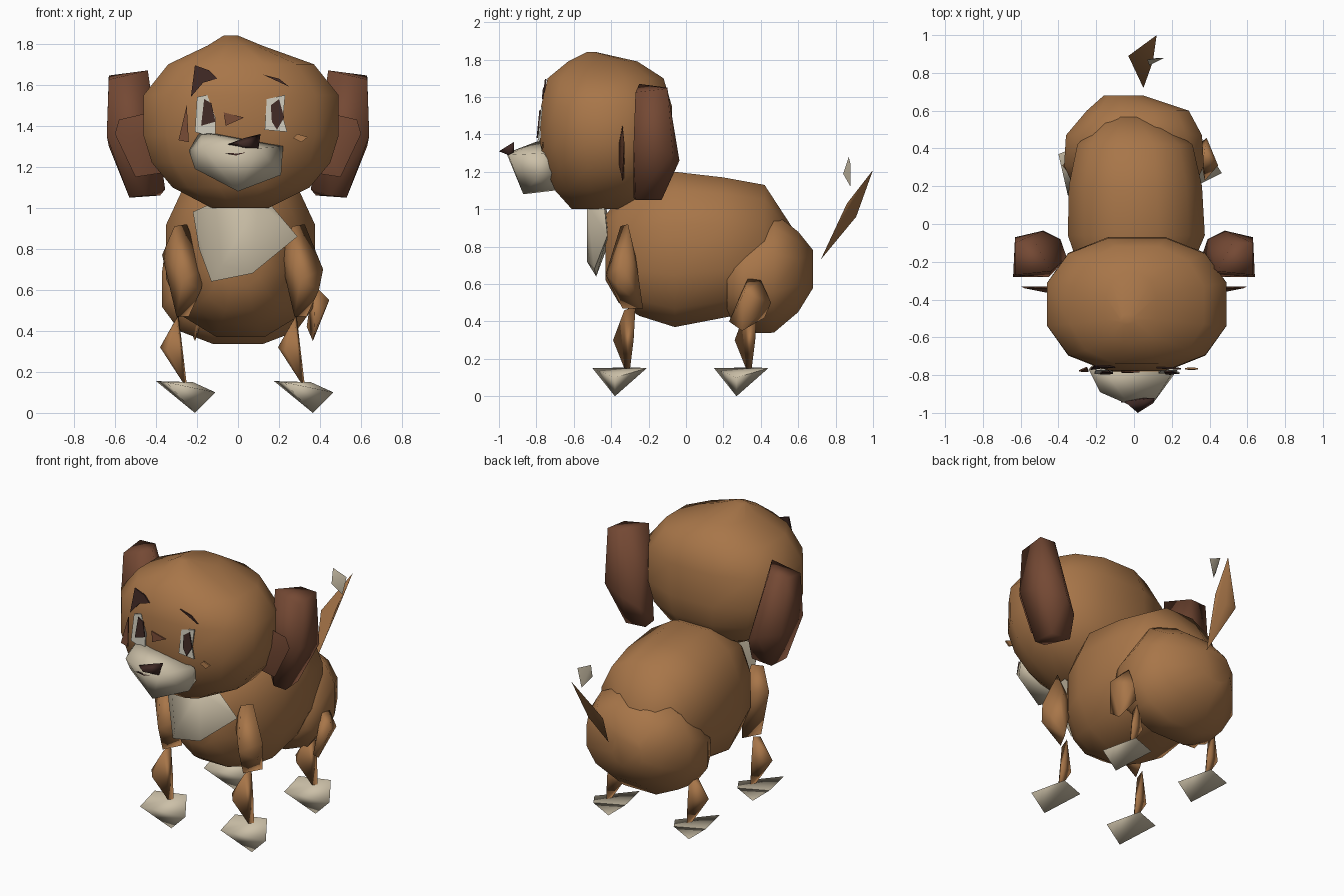
import bpy, bmesh, math

cube = bpy.data.objects.get("Cube")
if cube:
    bpy.data.objects.remove(cube, do_unlink=True)


def material(name, rgb):
    mat = bpy.data.materials.new(name)
    mat.use_nodes = True
    color = (*rgb, 1)
    mat.diffuse_color = color
    mat.node_tree.nodes["Principled BSDF"].inputs["Base Color"].default_value = color
    return mat


FUR = material("tan fur", (.39, .18, .066))
EAR = material("reddish brown ear", (.175, .066, .034))
CREAM = material("cream fur", (.6, .525, .39))
WHITE = material("eye white", (.6, .57, .48))
DARK = material("dark brown", (.05, .022, .018))


def finish(name, bm, mat, limit):
    """Smooth the faces, keeping edges sharper than the limit hard."""
    bmesh.ops.recalc_face_normals(bm, faces=bm.faces)
    for face in bm.faces:
        face.smooth = True
    for edge in bm.edges:
        edge.smooth = edge.calc_face_angle(0) < math.radians(limit)
    mesh = bpy.data.meshes.new(name)
    bm.to_mesh(mesh)
    bm.free()
    mesh.materials.append(mat)
    obj = bpy.data.objects.new(name, mesh)
    bpy.context.collection.objects.link(obj)
    return obj


def loft(name, rings, upright, sides=12, power=.86):
    """Rounded fur volume from (position, low, high, right, left) sections."""
    bm = bmesh.new()
    loops = []
    grow = math.cos(math.pi / sides) ** -power
    for pos, low, high, right, left in rings:
        loop = []
        for i in range(sides):
            a = math.tau * (i + .5) / sides
            c, s = (math.copysign(abs(f) ** power, f) * grow / 2 for f in (math.cos(a), math.sin(a)))
            x = (left + right) / 2 + (left - right) * c
            v = (low + high) / 2 + (high - low) * s
            loop.append(bm.verts.new((x, v, pos) if upright else (x, pos, v)))
        loops.append(loop)
    for a, b in zip(loops, loops[1:]):
        for i in range(sides):
            j = (i + 1) % sides
            bm.faces.new((a[i], a[j], b[j], b[i]))
    bm.faces.new(loops[0])
    bm.faces.new(loops[-1])
    return finish(name, bm, FUR, 180)


def hull(name, points, mat, shift=(0, 0, 0), mirror=1, limit=110):
    """Faceted volume wrapped around a few corner points."""
    bm = bmesh.new()
    for x, y, z in points:
        bm.verts.new((mirror * x + shift[0], y + shift[1], z + shift[2]))
    bmesh.ops.convex_hull(bm, input=bm.verts)
    bmesh.ops.delete(bm, geom=[v for v in bm.verts if not v.link_faces], context='VERTS')
    return finish(name, bm, mat, limit)


def plate(name, outline, mat, y=-.79, slope=.1):
    """Thin painted detail lying on the front of the face."""
    bm = bmesh.new()
    verts = [bm.verts.new((x, y + slope * (z - 1.4), z)) for x, z in outline]
    face = bm.faces.new(verts)
    moved = bmesh.ops.extrude_face_region(bm, geom=[face])["geom"]
    bmesh.ops.translate(bm, verts=[g for g in moved if isinstance(g, bmesh.types.BMVert)],
                        vec=(0, .009, 0))
    return finish(name, bm, mat, 30)


# Head, torso and rump
loft("head", [(1.0, -.61, -.3, -.13, .15), (1.1, -.7, -.16, -.32, .35),
              (1.22, -.75, -.09, -.42, .45), (1.35, -.78, -.07, -.46, .49),
              (1.55, -.775, -.075, -.46, .49), (1.7, -.74, -.12, -.34, .37),
              (1.79, -.63, -.26, -.15, .12), (1.84, -.53, -.48, -.07, 0)], True)
loft("torso", [(-.43, .62, .97, -.12, .13), (-.36, .5, 1.05, -.2, .21),
               (-.25, .43, 1.14, -.285, .295), (-.06, .37, 1.2, -.35, .375),
               (.2, .42, 1.17, -.345, .36), (.42, .46, 1.13, -.3, .31),
               (.57, .55, .9, -.16, .1)], False)
loft("rump", [(.22, .44, .8, -.33, .33), (.31, .335, .87, -.37, .37),
              (.47, .34, .98, -.36, .36), (.6, .45, .88, -.25, .29),
              (.68, .58, .78, -.16, .05)], False)

# Ears with a loose front flap each
ear = [(.44, -.25, 1.67), (.63, -.27, 1.625), (.63, -.1, 1.645), (.52, -.1, 1.65),
       (.64, -.28, 1.35), (.63, -.07, 1.3), (.48, -.035, 1.26), (.44, -.26, 1.35),
       (.53, -.27, 1.05), (.45, -.28, 1.06), (.355, -.18, 1.09), (.38, -.13, 1.06),
       (.39, -.08, 1.2), (.52, -.13, 1.05)]
flap = [(.58, -.34, 1.43), (.45, -.34, 1.46), (.43, -.37, 1.3), (.6, -.33, 1.36),
        (.5, -.34, 1.15), (.37, -.33, 1.17)]
for side, sign in (("left", 1), ("right", -1)):
    hull(side + "_ear", ear, EAR, mirror=sign)
    hull(side + "_ear_flap", flap, EAR, mirror=sign)

# Muzzle, nose and chest bib
hull("muzzle", [(-.18, -.75, 1.38), (.22, -.76, 1.3), (-.18, -.89, 1.3), (.1, -.95, 1.29),
                (-.02, -.96, 1.3), (.21, -.8, 1.16), (-.24, -.77, 1.28), (-.21, -.8, 1.19),
                (0, -.87, 1.08), (0, -.7, 1.1), (.2, -.7, 1.2), (-.18, -.7, 1.2)], CREAM)
hull("nose", [(-.05, -.94, 1.31), (.11, -.92, 1.36), (.1, -.95, 1.29), (.02, -1, 1.31),
              (.03, -.94, 1.34), (.03, -.92, 1.28)], DARK)
hull("chest_bib", [(-.22, -.42, .98), (-.19, -.42, .8), (.29, -.42, .86), (.13, -.44, 1.05),
                   (-.11, -.53, 1.03), (.1, -.53, 1.03), (-.13, -.48, .64),
                   (.07, -.49, .68), (-.08, -.53, .72)], CREAM, limit=60)

# Face details
plate("mouth", [(-.07, 1.265), (.04, 1.27), (-.01, 1.255)], DARK, y=-.945, slope=0)
plate("right_eye", [(-.21, 1.37), (-.11, 1.34), (-.11, 1.44), (-.15, 1.55), (-.2, 1.54)], WHITE)
plate("left_eye", [(.13, 1.38), (.24, 1.37), (.22, 1.44), (.23, 1.55), (.14, 1.53)], WHITE)
plate("right_pupil", [(-.18, 1.4), (-.11, 1.42), (-.13, 1.51), (-.165, 1.53)], DARK, y=-.797)
plate("left_pupil", [(.19, 1.38), (.225, 1.44), (.2, 1.53), (.16, 1.5), (.165, 1.42)],
      DARK, y=-.797)
plate("right_brow", [(-.23, 1.54), (-.17, 1.61), (-.1, 1.63), (-.14, 1.67), (-.21, 1.695)],
      DARK, slope=.12)
plate("left_brow", [(.25, 1.59), (.2, 1.63), (.12, 1.65)], DARK)
plate("brow_mark", [(-.06, 1.4), (.03, 1.44), (-.07, 1.465)], EAR)
plate("right_cheek_mark", [(-.29, 1.33), (-.24, 1.32), (-.25, 1.5)], EAR, y=-.775)
plate("left_cheek_mark", [(.27, 1.34), (.31, 1.32), (.34, 1.345), (.29, 1.36)], FUR, y=-.765)

# Legs and paws: one set of shapes, repeated at each corner
shoulder = [(-.31, -.35, .91), (-.25, -.31, .92), (-.16, -.34, .7), (-.18, -.37, .6),
            (-.37, -.32, .77), (-.27, -.43, .65), (-.3, -.34, .47), (-.24, -.23, .47),
            (-.27, -.27, .75)]
thigh = [(-.21, .33, .63), (-.2, .4, .62), (-.13, .31, .55), (-.19, .455, .5),
         (-.21, .3, .35), (-.24, .42, .42), (-.2, .23, .4)]
shin = [(-.29, -.27, .48), (-.3, -.33, .46), (-.38, -.34, .32), (-.34, -.39, .3),
        (-.27, -.28, .3), (-.25, -.3, .14), (-.27, -.33, .15)]
paw = [(-.4, -.28, .155), (-.35, -.5, .15), (-.11, -.38, .1), (-.22, -.21, .15), (-.21, -.38, 0)]
for side, dx in (("right", 0), ("left", .575)):
    hull(side + "_shoulder", shoulder, FUR, (dx, 0, 0))
    hull(side + "_thigh", thigh, FUR, (dx, 0, 0))
    for end, dy in (("front", 0), ("rear", .65)):
        hull(f"{end}_{side}_shin", shin, FUR, (dx, dy, 0))
        hull(f"{end}_{side}_paw", paw, CREAM, (dx, dy, 0))

# Tail with a pale tip
hull("tail", [(.05, .72, .73), (-.03, .89, .97), (.1, .86, 1.03), (.06, .91, .96),
              (.12, 1, 1.21)], FUR)
hull("tail_tip", [(.07, .87, 1.28), (.16, .88, 1.24), (.08, .84, 1.19), (.13, .88, 1.12)], CREAM)
